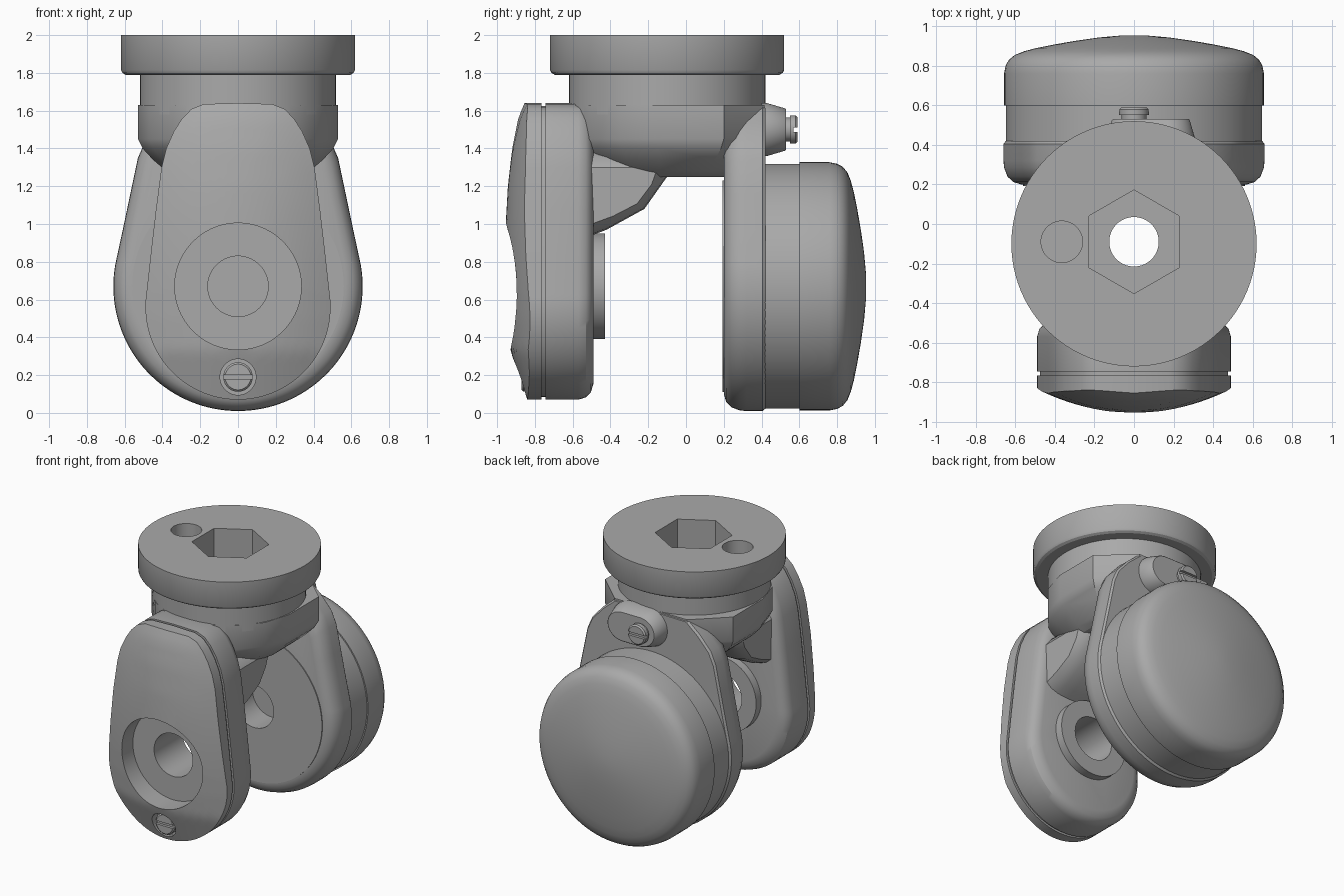
import bpy, bmesh, math

cube = bpy.data.objects.get("Cube")
if cube:
    bpy.data.objects.remove(cube, do_unlink=True)

grey = bpy.data.materials.new("satin grey")
grey.use_nodes = True
COLOR = (0.40, 0.40, 0.40, 1)
grey.diffuse_color = COLOR
grey.node_tree.nodes["Principled BSDF"].inputs["Base Color"].default_value = COLOR

AXES = {"x": lambda u, v, w: (w, u, v),
        "y": lambda u, v, w: (u, w, v),
        "z": lambda u, v, w: (u, v, w)}


def circle(r, u=0, v=0, n=96, turn=0):
    return [(u + r * math.cos(turn + 2 * math.pi * i / n),
             v + r * math.sin(turn + 2 * math.pi * i / n)) for i in range(n)]


def mirrored(half):
    """Close a right-hand half outline by mirroring it in u."""
    return half + [(-u, v) for u, v in reversed(half) if u > 1e-4]


def arc(r, v, start, end, n):
    angles = [math.radians(start + (end - start) * i / n) for i in range(n + 1)]
    return [(r * math.cos(a), v + r * math.sin(a)) for a in angles]


def loft(name, outline, rings, axis="y", shape=None):
    """Stack copies of an outline; each ring is (position, inset)."""
    us, vs = zip(*outline)
    cu, cv = (max(us) + min(us)) / 2, (max(vs) + min(vs)) / 2
    hu, hv = (max(us) - min(us)) / 2, (max(vs) - min(vs)) / 2
    bm = bmesh.new()
    loops = []
    for w, d in rings:
        loop = []
        for u, v in outline:
            a = cu + (u - cu) * (1 - d / hu)
            b = cv + (v - cv) * (1 - d / hv)
            depth = shape(a, b) if w is None else w
            loop.append(bm.verts.new(AXES[axis](a, b, depth)))
        loops.append(loop)
    n = len(outline)
    for lo, hi in zip(loops, loops[1:]):
        for i in range(n):
            j = (i + 1) % n
            bm.faces.new((lo[i], lo[j], hi[j], hi[i]))
    bm.faces.new(loops[0])
    bm.faces.new(loops[-1])
    bmesh.ops.recalc_face_normals(bm, faces=bm.faces)
    mesh = bpy.data.meshes.new(name)
    bm.to_mesh(mesh)
    bm.free()
    mesh.materials.append(grey)
    obj = bpy.data.objects.new(name, mesh)
    bpy.context.collection.objects.link(obj)
    return obj


def cut(cutter, *targets):
    """Subtract the cutter from each target, then discard it."""
    cutter.hide_render = True
    for obj in targets:
        mod = obj.modifiers.new("cut", "BOOLEAN")
        mod.operation = "DIFFERENCE"
        mod.solver = "EXACT"
        mod.object = cutter
        bpy.context.view_layer.objects.active = obj
        bpy.ops.object.modifier_apply(modifier=mod.name)
    bpy.data.objects.remove(cutter, do_unlink=True)


def box(u, v, hu, hv):
    return [(u - hu, v - hv), (u + hu, v - hv), (u + hu, v + hv), (u - hu, v + hv)]


HUB = 0.67      # height of the wheel axis
STEM = -0.10    # y of the vertical axis

# Mounting flange, neck and crown
flange = loft("mounting_flange", circle(0.62, 0, STEM),
              [(1.79, 0.025), (1.80, 0.008), (1.815, 0), (2.0, 0)], "z")
neck = loft("neck", circle(0.52, 0, STEM), [(1.58, 0), (1.80, 0)], "z")
crown_plan = mirrored([(0, -0.62), (0.17, -0.6), (0.33, -0.51), (0.47, -0.35),
                       (0.53, -0.15), (0.53, 0.2), (0.3, 0.415), (0, 0.415)])
crown = loft("fork_crown", crown_plan,
             [(1.63, 0), (1.45, 0), (1.40, 0.025), (1.34, 0.08),
              (1.28, 0.15), (1.25, 0.2)], "z")

# Front arm with its inner boss and gusset
front_outline = mirrored(arc(0.49, 0.56, -90, 8, 28) +
                         [(0.463, 0.83), (0.434, 1.08), (0.405, 1.3), (0.38, 1.4),
                          (0.34, 1.49), (0.295, 1.56), (0.245, 1.61), (0.18, 1.635),
                          (0, 1.64)])
front_arm = loft("front_arm", front_outline,
                 [(-0.765, 0.015), (-0.745, 0.015), (-0.745, 0), (-0.57, 0),
                  (-0.53, 0.012), (-0.503, 0.04), (-0.49, 0.085)])
front_boss = loft("front_arm_boss", circle(0.28, 0, HUB), [(-0.52, 0), (-0.43, 0)])
gusset = loft("front_gusset",
              [(-0.6, 1.4), (-0.05, 1.4), (-0.1, 1.25), (-0.22, 1.08),
               (-0.42, 0.97), (-0.6, 0.9)],
              [(-0.36, 0.1), (-0.32, 0.045), (-0.26, 0.012), (-0.18, 0),
               (0.18, 0), (0.26, 0.012), (0.32, 0.045), (0.36, 0.1)], "x")

# Domed front cover
DROP = [(0.0, 0.14), (0.07, 0.115), (0.33, 0.025), (0.5, 0.01), (0.7, 0),
        (1.0, 0), (1.2, 0.012), (1.4, 0.035), (1.55, 0.065), (1.62, 0.09), (1.7, 0.13)]


def dome(x, z):
    for (z0, d0), (z1, d1) in zip(DROP, DROP[1:]):
        if z <= z1:
            break
    return -0.955 + d0 + (d1 - d0) * (z - z0) / (z1 - z0) + 0.5 * x * x


cover = loft("front_cover", front_outline,
             [(-0.765, 0)] + [(None, 0.045 * i) for i in range(11)], shape=dome)

# Axle bore, cover recess and screw pocket
cut(loft("recess_cutter", circle(0.335, 0, HUB), [(-1.2, 0), (-0.74, 0)]), cover)
cut(loft("axle_cutter", circle(0.16, 0, HUB, 64), [(-1.2, 0), (-0.3, 0)]),
    front_arm, front_boss)
cut(loft("pocket_cutter", circle(0.095, 0, 0.19, 48), [(-1.2, 0), (-0.82, 0)]), cover)
cover_screw = loft("cover_screw", circle(0.078, 0, 0.19, 48),
                   [(-0.8, 0), (-0.86, 0), (-0.87, 0.01)])
cut(loft("slot_cutter", box(0, 0.19, 0.1, 0.012), [(-1, 0), (-0.85, 0)]), cover_screw)

# Rear arm with its flush disc
rear_outline = mirrored(arc(0.66, HUB, -90, 10, 36) +
                        [(0.61, 0.97), (0.57, 1.16), (0.53, 1.35), (0.49, 1.44),
                         (0.4, 1.54), (0.3, 1.625), (0, 1.63)])
rear_arm = loft("rear_arm", rear_outline,
                [(0.20, 0.09), (0.212, 0.05), (0.24, 0.02), (0.285, 0.003),
                 (0.32, 0), (0.405, 0), (0.42, 0.012)])
rear_disc = loft("rear_arm_disc", circle(0.56, 0, HUB), [(0.193, 0), (0.22, 0)])
cut(loft("rear_bore_cutter", circle(0.16, 0, HUB, 64), [(0.1, 0), (0.5, 0)]),
    rear_arm, rear_disc)

# Rear drum housing and its domed cap
loft("drum_housing", circle(0.648, 0, HUB), [(0.40, 0), (0.605, 0)])
loft("drum_cap", circle(0.657, 0, HUB),
     [(0.6, 0), (0.76, 0), (0.8, 0.008), (0.83, 0.024), (0.855, 0.055),
      (0.873, 0.1), (0.889, 0.16), (0.907, 0.25), (0.926, 0.36),
      (0.943, 0.48), (0.952, 0.58), (0.954, 0.64)])

# Adjuster lug and slotted screw on the rear arm
lug_outline = [(u + (0.17 if u > 0 else 0), v)
               for u, v in circle(0.14, 0, 1.5, 48, math.pi / 48)]
loft("adjuster_lug", lug_outline, [(0.40, 0), (0.43, 0), (0.525, 0.028), (0.53, 0.033)])
lug_screw = loft("adjuster_screw", circle(0.075, 0, 1.5, 48),
                 [(0.5, 0.012), (0.55, 0.012), (0.55, 0), (0.58, 0), (0.59, 0.01)])
cut(loft("slot_cutter", box(0, 1.5, 0.1, 0.012), [(0.57, 0), (0.7, 0)]), lug_screw)

# Hex socket, through bore and locating hole from above
cut(loft("bore_cutter", circle(0.125, 0, -0.09, 64), [(0.8, 0), (2.2, 0)], "z"),
    flange, neck, crown, gusset)
cut(loft("hex_cutter", circle(0.262, 0, -0.09, 6, math.pi / 6),
         [(1.68, 0), (2.2, 0)], "z"), flange, neck, )
cut(loft("hex_cutter_low", circle(0.262, 0, -0.09, 6, math.pi / 6),
         [(1.6, 0), (1.68, 0)], "z"), crown)
cut(loft("pin_cutter", circle(0.105, -0.365, -0.09, 48), [(1.83, 0), (2.2, 0)], "z"), flange)

# Smooth rounded surfaces while keeping hard edges
bpy.ops.object.select_all(action="DESELECT")
for obj in bpy.context.collection.objects:
    if obj.type == "MESH" and grey.name in obj.data.materials:
        obj.select_set(True)
        bpy.context.view_layer.objects.active = obj
bpy.ops.object.shade_smooth_by_angle(angle=math.radians(30))
